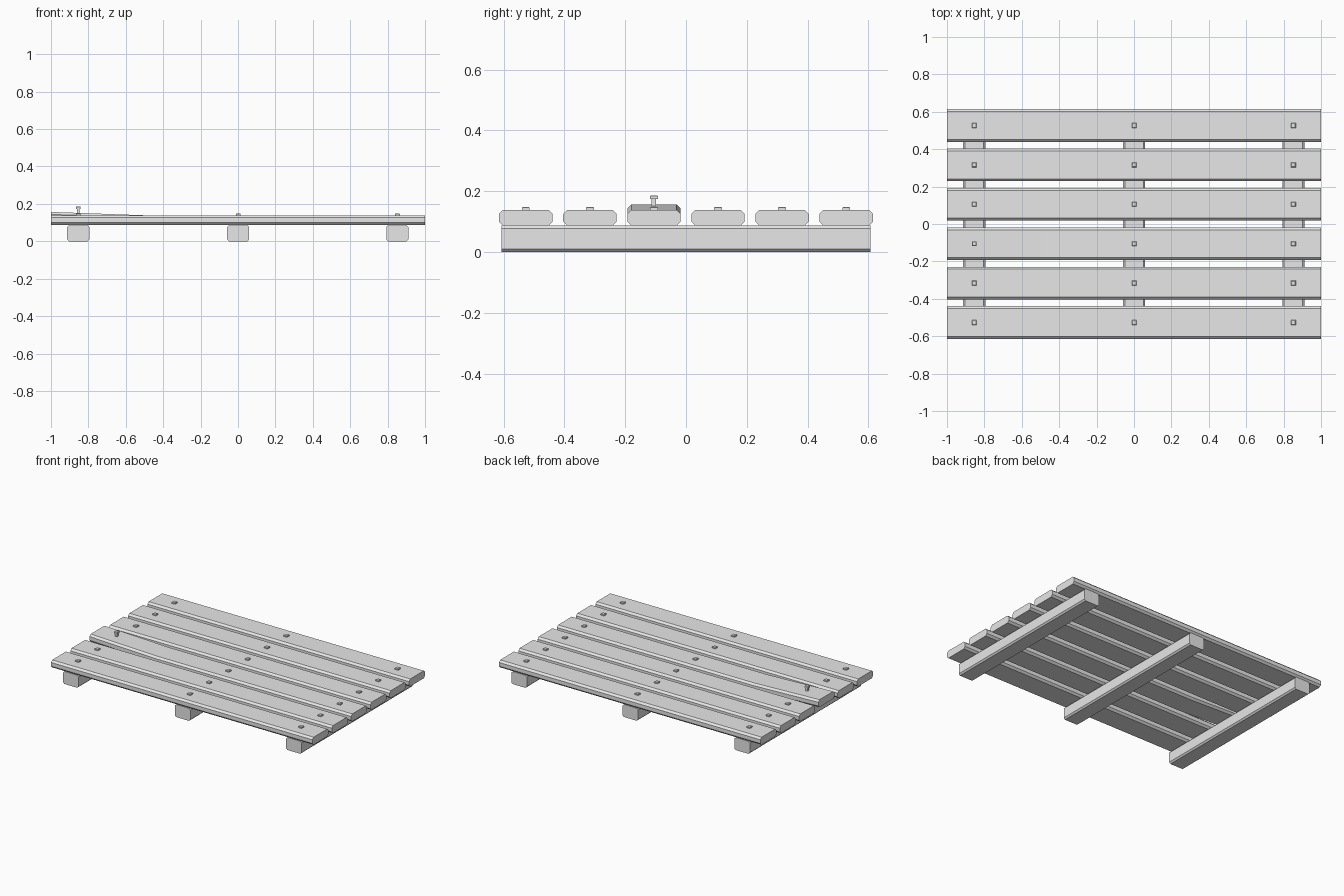
import bpy
import bmesh
from mathutils import Matrix, Vector

cube = bpy.data.objects.get("Cube")
if cube:
    bpy.data.objects.remove(cube)


def make_material(name, value):
    mat = bpy.data.materials.new(name)
    mat.use_nodes = True
    colour = (value, value, value, 1)
    mat.diffuse_color = colour
    mat.node_tree.nodes["Principled BSDF"].inputs["Base Color"].default_value = colour
    return mat


grey = make_material("plain grey", 0.8)


def finish(name, bm):
    bmesh.ops.recalc_face_normals(bm, faces=bm.faces)
    mesh = bpy.data.meshes.new(name)
    bm.to_mesh(mesh)
    bm.free()
    mesh.materials.append(grey)
    obj = bpy.data.objects.new(name, mesh)
    bpy.context.collection.objects.link(obj)
    return obj


def add_box(bm, size, centre):
    mat = Matrix.Translation(centre) @ Matrix.Diagonal((*size, 1))
    return bmesh.ops.create_cube(bm, size=1, matrix=mat)["verts"]


def timber(name, size, centre, axis, chamfer):
    """Box with its long edges chamfered along one axis."""
    bm = bmesh.new()
    add_box(bm, size, centre)
    edges = [e for e in bm.edges
             if abs(e.verts[0].co[axis] - e.verts[1].co[axis]) > size[axis] / 2]
    bmesh.ops.bevel(bm, geom=edges, offset=chamfer, segments=1, affect='EDGES')
    return finish(name, bm)


def nail(name, x, y, top):
    """Square head with chamfered top rim on a narrower shank."""
    bm = bmesh.new()
    add_box(bm, (0.026, 0.026, 0.013), (x, y, top - 0.0065))
    rim = [e for e in bm.edges if all(v.co.z > top - 0.001 for v in e.verts)]
    bmesh.ops.bevel(bm, geom=rim, offset=0.003, segments=1, affect='EDGES')
    add_box(bm, (0.015, 0.015, 0.05), (x, y, top - 0.038))
    return finish(name, bm)


BEAM_X = (-0.854, 0.001, 0.852)
PLANK_Y = [(i - 2.5) * 0.2108 for i in range(6)]
LOOSE = 2
BEND_X = -0.5

# Bearers underneath
for n, x in enumerate(BEAM_X):
    timber(f"bearer_{n + 1}", (0.118, 1.214, 0.087), (x, 0, 0.0435), 1, 0.01)

# Deck planks, one of them lifting at its right end
for n, y in enumerate(PLANK_Y):
    plank = timber(f"deck_plank_{n + 1}", (2, 0.175, 0.052), (0, y, 0.113), 0, 0.013)
    if n == LOOSE:
        bm = bmesh.new()
        bm.from_mesh(plank.data)
        bmesh.ops.bisect_plane(bm, geom=bm.verts[:] + bm.edges[:] + bm.faces[:],
                               plane_co=Vector((BEND_X, 0, 0)), plane_no=Vector((1, 0, 0)))
        for v in bm.verts:
            v.co.z += 0.018 * max(0, (BEND_X - v.co.x) / 0.5)
        bm.to_mesh(plank.data)
        bm.free()

# Nails at every crossing, one working loose
for n, y in enumerate(PLANK_Y):
    for m, x in enumerate(BEAM_X):
        loose = n == LOOSE and m == 0
        nail(f"nail_{n + 1}_{m + 1}", x, y, 0.187 if loose else 0.149)
